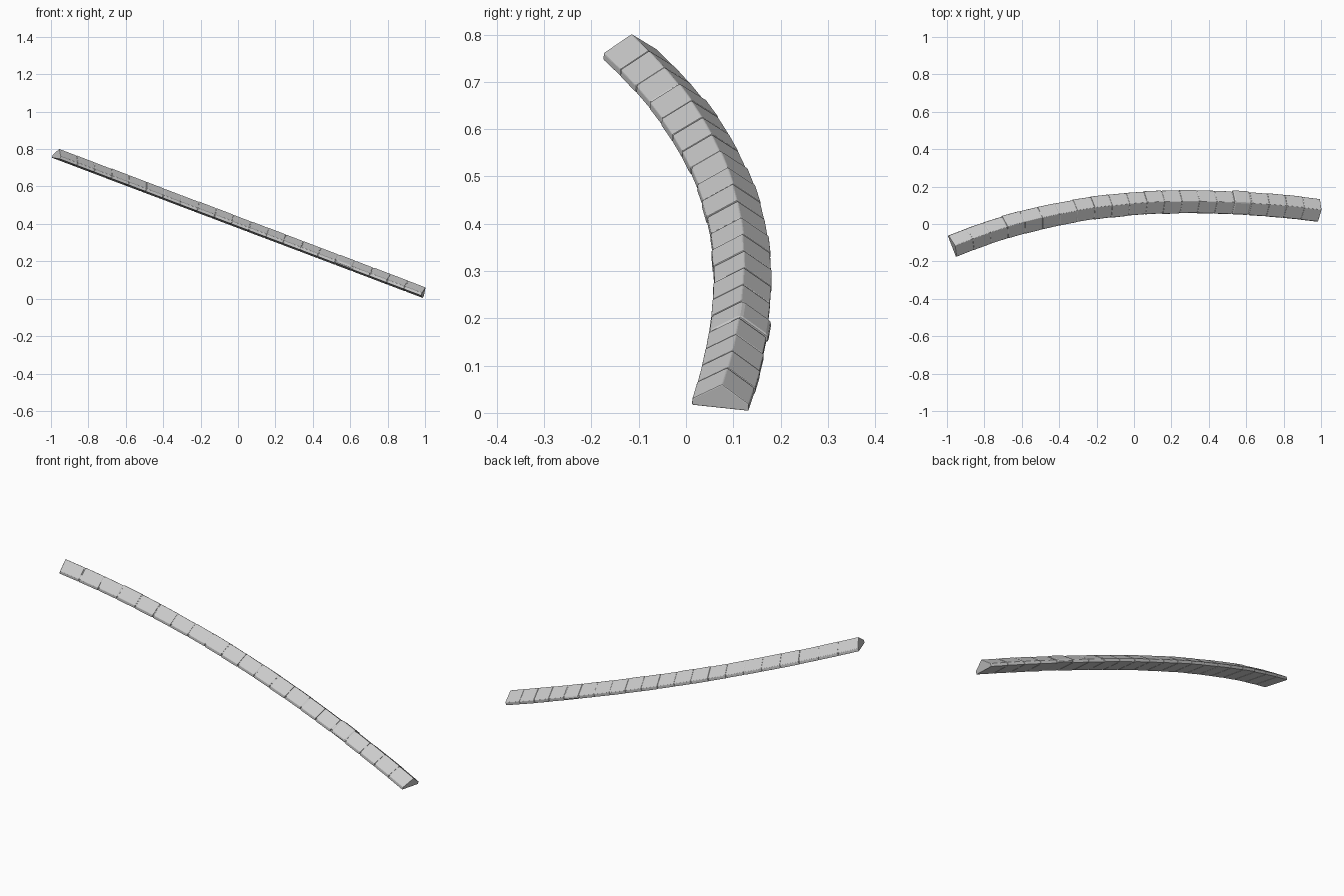
import bpy, bmesh, random
from mathutils import Vector

if "Cube" in bpy.data.objects:
    bpy.data.objects.remove(bpy.data.objects["Cube"], do_unlink=True)
random.seed(4)

stone = bpy.data.materials.new("stone_grey")
stone.use_nodes = True
COLOUR = (0.6, 0.6, 0.6, 1)
stone.diffuse_color = COLOUR
stone.node_tree.nodes["Principled BSDF"].inputs["Base Color"].default_value = COLOUR

TILES = 21
X0, X1 = -0.975, 0.984
HALF, WALL, PEAK = 0.061, 0.016, 0.055
ROLL = 0.07
PROFILE = [(-HALF, 0), (HALF, 0), (HALF, WALL), (0, PEAK), (-HALF, WALL)]


def path(t):
    """Base centre line: a gentle bend running down a straight slope."""
    x = X0 + (X1 - X0) * t
    y = 0.108 + 0.076 * x - 0.137 * x**2 + 0.0235 * x**3
    return Vector((x, y, 0.382 - 0.378 * x))


def section(t, scale=1.0, shift=0.0, lift=0.0):
    """Peaked cross-section square to the path."""
    tangent = (path(t + 0.01) - path(t - 0.01)).normalized()
    plane_up = Vector((0.354, 0, 0.935))
    side = plane_up.cross(tangent).normalized()
    up = tangent.cross(side).normalized()
    side, up = (side - up * ROLL).normalized(), (up + side * ROLL).normalized()
    return [path(t) + side * (a * scale + shift) + up * (b * scale + lift)
            for a, b in PROFILE]


def loft(name, rings, bevel=0.0):
    """Closed solid through a row of matching rings."""
    bm = bmesh.new()
    rows = [[bm.verts.new(p) for p in ring] for ring in rings]
    n = len(PROFILE)
    for a, b in zip(rows, rows[1:]):
        for i in range(n):
            j = (i + 1) % n
            bm.faces.new((a[i], a[j], b[j], b[i]))
    bm.faces.new(rows[0])
    bm.faces.new(rows[-1])
    bmesh.ops.recalc_face_normals(bm, faces=bm.faces)
    mesh = bpy.data.meshes.new(name)
    bm.to_mesh(mesh)
    bm.free()
    mesh.materials.append(stone)
    obj = bpy.data.objects.new(name, mesh)
    bpy.context.collection.objects.link(obj)
    if bevel:
        mod = obj.modifiers.new("worn_edges", "BEVEL")
        mod.width = bevel
        mod.segments = 2
        mod.limit_method = "ANGLE"
        mod.angle_limit = 0.4
    return obj


# Ridge tiles, each slightly uneven, with one worn and swollen tile
GAP = 0.0008
WORN = 16
for k in range(TILES):
    scale = random.uniform(0.98, 1.02)
    shift = random.uniform(-0.0015, 0.0015)
    if k == WORN:
        scale, shift = 1.05, 0.002
    start, end = k / TILES, (k + 1) / TILES
    start += GAP if k else 0
    end -= GAP if k < TILES - 1 else 0
    rings = [section(start, scale, shift), section(end, scale * 0.99, shift)]
    loft(f"ridge_tile_{k + 1}", rings, 0.008 if k == WORN else 0.0025)

# Mortar core filling the joints
loft("mortar_core", [section(0.005 + 0.99 * i / TILES, 0.93, 0, 0.0015)
                     for i in range(TILES + 1)])
